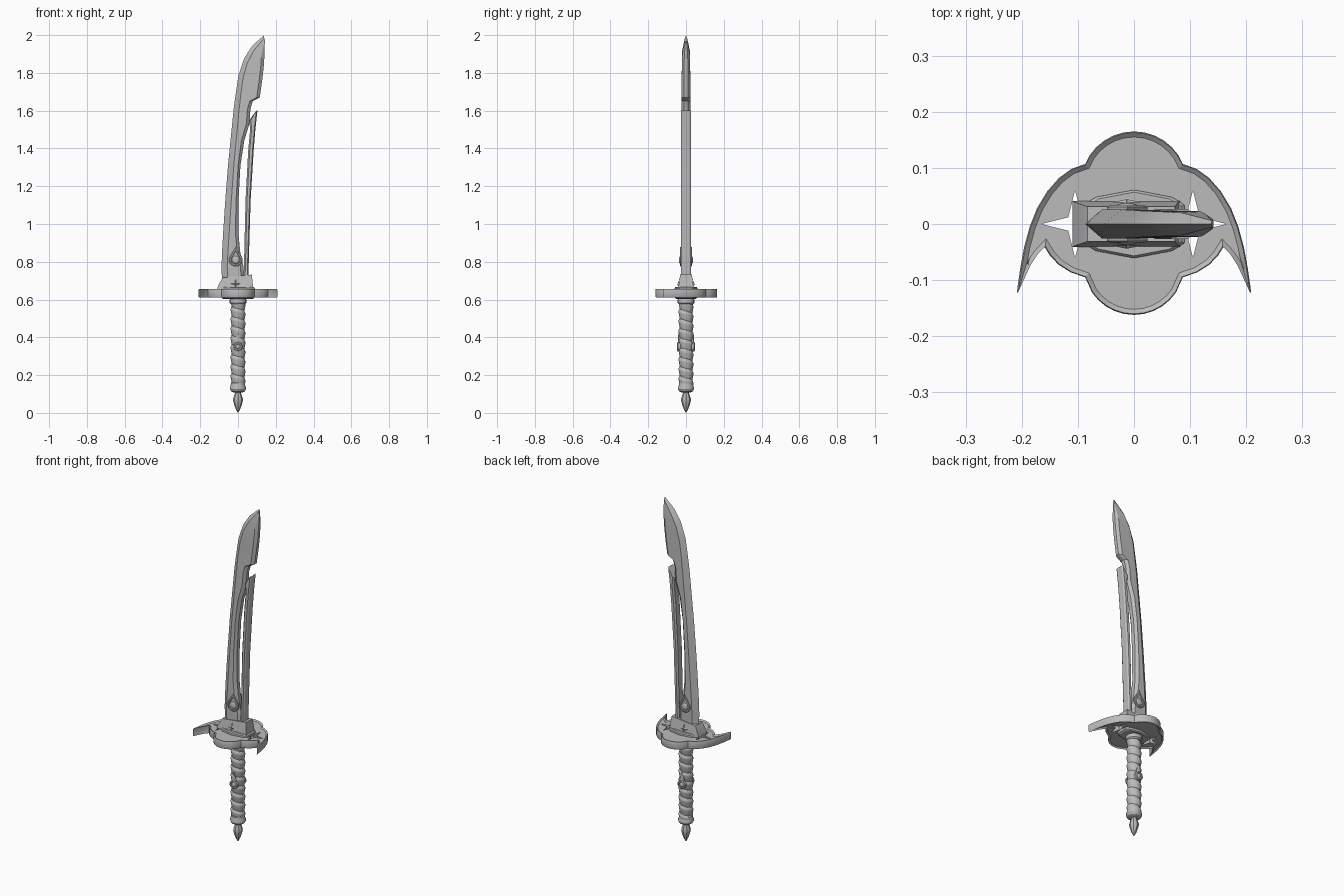
import bpy, bmesh, math
from math import sin, cos, pi

if "Cube" in bpy.data.objects:
    bpy.data.objects.remove(bpy.data.objects["Cube"])

steel = bpy.data.materials.new("grey steel")
steel.diffuse_color = (0.5, 0.5, 0.5, 1)
steel.use_nodes = True
steel.node_tree.nodes["Principled BSDF"].inputs["Base Color"].default_value = steel.diffuse_color


def finish(name, bm):
    bmesh.ops.recalc_face_normals(bm, faces=bm.faces)
    me = bpy.data.meshes.new(name)
    bm.to_mesh(me)
    bm.free()
    me.materials.append(steel)
    ob = bpy.data.objects.new(name, me)
    bpy.context.collection.objects.link(ob)
    return ob


def loft(name, rings):
    """Skin equal-length rings and cap both ends."""
    bm = bmesh.new()
    vs = [[bm.verts.new(p) for p in r] for r in rings]
    n = len(vs[0])
    for a, b in zip(vs, vs[1:]):
        for i in range(n):
            j = (i + 1) % n
            bm.faces.new((a[i], a[j], b[j], b[i]))
    bm.faces.new(vs[0])
    bm.faces.new(vs[-1])
    return finish(name, bm)


def prism(name, pts, levels):
    """Stack a plan outline at (z, scale) levels."""
    return loft(name, [[(x * s, y * s, z) for x, y in pts] for z, s in levels])


def lathe(name, profile, n=16):
    return loft(name, [[(r * cos(2 * pi * i / n), r * sin(2 * pi * i / n), z)
                        for i in range(n)] for r, z in profile])


def star(cx, cy, r, inner):
    return [(cx + (inner if k % 2 else r) * cos(k * pi / 4),
             cy + (inner if k % 2 else r) * sin(k * pi / 4)) for k in range(8)]


# Blade body: edge x,z / bevel line x,z / back x,z / half thickness
rows = [(-.085, .68, -.055, .68, .032, .68, .026),
        (-.087, .78, -.057, .78, .030, .77, .026),
        (-.084, .86, -.053, .86, .012, .85, .026),
        (-.079, .95, -.047, .95, .002, .95, .026),
        (-.067, 1.13, -.035, 1.13, .003, 1.13, .026),
        (-.053, 1.31, -.022, 1.31, .013, 1.31, .026),
        (-.042, 1.42, -.012, 1.42, .033, 1.44, .025),
        (-.033, 1.51, -.003, 1.51, .060, 1.53, .025),
        (-.024, 1.60, .005, 1.60, .066, 1.61, .024),
        (-.019, 1.64, .010, 1.64, .078, 1.65, .024),
        (-.015, 1.67, .013, 1.67, .115, 1.67, .023),
        (.003, 1.79, .026, 1.77, .128, 1.76, .023),
        (.034, 1.88, .048, 1.85, .136, 1.83, .022),
        (.077, 1.945, .085, 1.92, .140, 1.89, .020),
        (.138, 1.999, .139, 1.985, .142, 1.97, .006)]
rings = []
for ex, ez, bx, bz, kx, kz, t in rows:
    cx = kx - min(.016, (kx - bx) * .35)
    rings.append([(ex, 0, ez), (bx, -t, bz), (cx, -t, kz), (kx, -t * .45, kz),
                  (kx, t * .45, kz), (cx, t, kz), (bx, t, bz)])
loft("blade", rings)

# Spine bar behind the long slot
bar = [(.028, .68, .055, .68), (.032, .80, .057, .80), (.040, 1.13, .067, 1.13),
       (.054, 1.39, .083, 1.39), (.064, 1.50, .092, 1.50), (.060, 1.55, .103, 1.60)]
loft("spine_bar", [[(a, -.018, az), (a + .008, -.027, az), (b - .006, -.027, bz),
                    (b, -.018, bz), (b, .018, bz), (b - .006, .027, bz),
                    (a + .008, .027, az), (a, .018, az)] for a, az, b, bz in bar])

# Collar gripping the blade
loft("collar", [[(x0, -y, z0), (x1, -y, z1), (x1, y, z1), (x0, y, z0)]
                for x0, z0, x1, z1, y in [(-.11, .655, .082, .655, .041),
                                          (-.106, .672, .079, .672, .039),
                                          (-.083, .715, .073, .732, .031)]])

# Guard: right half outline mirrored, with recessed faces
half = [(.142 * .9 * sin(a), .074 + .091 * cos(a))
        for a in [i * .127 for i in range(1, 7)]]
half = [(.095 * sin(i * pi / 16), .070 + .095 * cos(i * pi / 16)) for i in range(1, 6)]
half += [(.087, .107), (.112, .098), (.134, .082), (.155, .058), (.173, .028),
         (.186, -.005), (.196, -.042), (.203, -.08), (.209, -.123), (.187, -.075),
         (.174, -.055), (.160, -.040), (.150, -.056), (.135, -.072), (.113, -.086),
         (.087, -.095)]
half += [(.090 * sin(i * pi / 16), -.072 - .090 * cos(i * pi / 16)) for i in range(5, 0, -1)]
outline = [(0, .165)] + half + [(0, -.162)] + [(-x, y) for x, y in reversed(half)]
guard = prism("guard", outline, [(.612, .988), (.617, 1), (.652, 1), (.657, .988)])
bm = bmesh.new()
bm.from_mesh(guard.data)
for f in [f for f in bm.faces if abs(f.normal.z) > .99 and len(f.verts) > 8]:
    bmesh.ops.inset_region(bm, faces=[f], thickness=.008, use_even_offset=True)
    for v in f.verts:
        v.co.z -= .007 * (1 if f.normal.z > 0 else -1)
bm.to_mesh(guard.data)
bm.free()

# Star openings at both ends of the guard
for side, label in ((-1, "left"), (1, "right")):
    cutter = prism(label + "_star_cutter", star(0, 0, .060, .017), [(.55, 1), (.645, 1), (.655, 1)])
    cutter.location.x = side * .105
    cutter.hide_render = True
    cutter.hide_set(True)
    mod = guard.modifiers.new(label + "_star", 'BOOLEAN')
    mod.operation = 'DIFFERENCE'
    mod.solver = 'EXACT'
    mod.object = cutter

# Seat plates above and below the guard
q = [(.09, .034), (.068, .048), (0, .061), (-.068, .048), (-.09, .034)]
seat = q + [(x, -y) for x, y in reversed(q)]
prism("upper_seat", seat, [(.645, 1), (.660, 1), (.666, .93)])
prism("lower_seat", seat, [(.603, .85), (.608, .95), (.625, .95)])

# Raised four-point stars on the collar sides
for s, label in ((-1, "front"), (1, "back")):
    bm = bmesh.new()
    ring = [bm.verts.new((x - .013, s * (.0395 - .165 * (z + .010)), .69 + z))
            for x, z in star(0, -.006, .026, .008)]
    tip = bm.verts.new((-.013, s * .044, .684))
    for i in range(8):
        bm.faces.new((ring[i], ring[(i + 1) % 8], tip))
    bm.faces.new(ring)
    finish(label + "_collar_star", bm)

# Drop-shaped settings with round gems on both blade sides
angles = [pi * .75 + i * pi * 1.5 / 14 for i in range(15)]
drop = [(.036 * cos(a), .036 * sin(a)) for a in angles] + [(0, .066)]


def medallion(name, pts, cx, cz, y0, layers):
    for s, label in ((-1, "front"), (1, "back")):
        loft(label + "_" + name, [[(cx + x * k, s * (y0 + d), cz + z * k) for x, z in pts]
                                  for k, d in layers])


circle = [(cos(i * pi / 8), sin(i * pi / 8)) for i in range(16)]
medallion("gem_setting", drop, -.012, .812, .024,
          [(1, 0), (1, .006), (.9, .009), (.72, .009), (.66, .005)])
medallion("gem", circle, -.012, .810, .024,
          [(.021, 0), (.021, .006), (.016, .011), (.008, .013)])
medallion("grip_stud", circle, 0, .35, .030,
          [(.025, 0), (.025, .013), (.020, .017), (.014, .017), (.012, .014), (.006, .018)])
medallion("grip_leaf", [(0, -.03), (.016, 0), (0, .05), (-.016, 0)], 0, .375, .030,
          [(1, 0), (1, .009), (.5, .013)])

# Grip with a spiral wrap
N, M = 24, 108
rings = []
for k in range(M + 1):
    z = .135 + .455 * k / M
    ring = []
    for i in range(N):
        a = 2 * pi * i / N
        phase = (9 * k / M + i / N) % 1
        r = .0325 + .0075 * min(phase / .7, (1 - phase) / .3) ** .7
        ring.append((r * cos(a), r * sin(a), z))
    rings.append(ring)
loft("grip", rings)

# Ferrules and pointed pommel
lathe("top_ferrule", [(.038, .575), (.044, .582), (.044, .600), (.040, .610)], 20)
lathe("bottom_ferrule", [(.024, .108), (.036, .114), (.043, .126), (.043, .134),
                         (.038, .145), (.038, .158), (.033, .162)], 20)
lathe("pommel_spike", [(.014, .118), (.017, .100), (.025, .078), (.026, .066),
                       (.021, .045), (.011, .018), (.0005, 0)], 8)

# Smooth round parts while keeping hard edges
bpy.ops.object.select_all(action='DESELECT')
for ob in bpy.context.collection.objects:
    if not ob.hide_render:
        ob.select_set(True)
        bpy.context.view_layer.objects.active = ob
bpy.ops.object.shade_smooth_by_angle(angle=math.radians(28))
